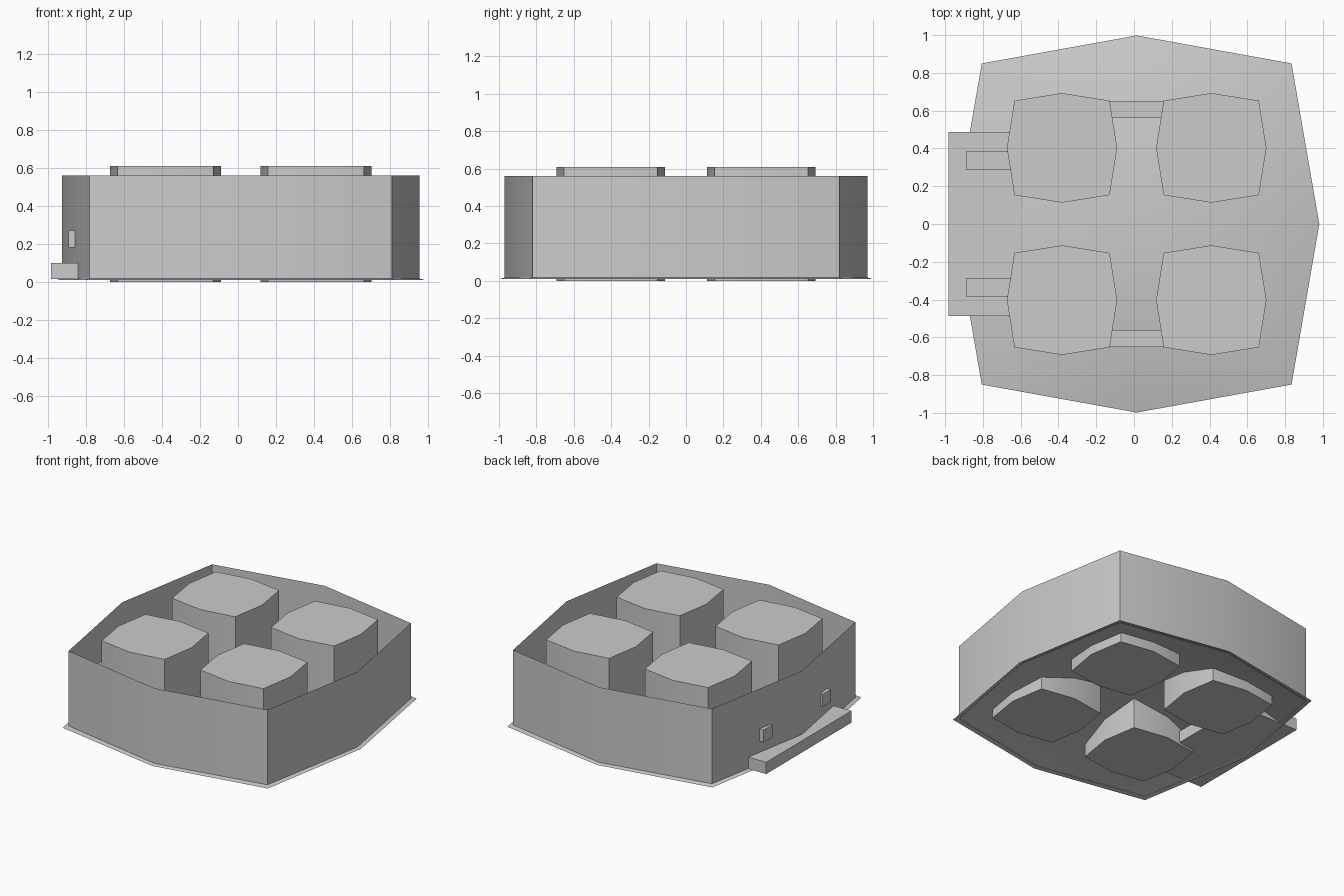
import bpy, bmesh, math

if "Cube" in bpy.data.objects:
    bpy.data.objects.remove(bpy.data.objects["Cube"], do_unlink=True)

grey = bpy.data.materials.new("plain_grey")
grey.use_nodes = True
colour = (0.6, 0.6, 0.6, 1)
grey.diffuse_color = colour
grey.node_tree.nodes["Principled BSDF"].inputs["Base Color"].default_value = colour

CX = 0.014  # body centre, shifted by the side ledge


def outline(cx, cy, mx, my, kx, ky):
    """Bulged square: mid-side points at mx, my and corners at kx, ky."""
    ring = [(mx, 0), (kx, ky), (0, my), (-kx, ky), (-mx, 0), (-kx, -ky), (0, -my), (kx, -ky)]
    return [(cx + x, cy + y) for x, y in ring]


def finish(name, bm):
    mesh = bpy.data.meshes.new(name)
    bm.to_mesh(mesh)
    bm.free()
    mesh.materials.append(grey)
    obj = bpy.data.objects.new(name, mesh)
    bpy.context.collection.objects.link(obj)
    bpy.ops.object.select_all(action="DESELECT")
    obj.select_set(True)
    bpy.context.view_layer.objects.active = obj
    bpy.ops.object.shade_smooth_by_angle(angle=math.radians(30))
    return obj


def prism(name, ring, z0, z1, capped):
    bm = bmesh.new()
    low = [bm.verts.new((x, y, z0)) for x, y in ring]
    high = [bm.verts.new((x, y, z1)) for x, y in ring]
    for i in range(len(ring)):
        j = (i + 1) % len(ring)
        bm.faces.new((low[i], low[j], high[j], high[i]))
    if capped:
        bm.faces.new(high)
        bm.faces.new(low[::-1])
    return finish(name, bm)


def box(name, x0, x1, y0, y1, z0, z1):
    return prism(name, [(x0, y0), (x1, y0), (x1, y1), (x0, y1)], z0, z1, True)


# Thin open wall
prism("outer_wall", outline(CX, 0, 0.94, 0.97, 0.795, 0.82), 0.015, 0.56, False)

# Shallow pyramid floor whose rim shows outside the wall
bm = bmesh.new()
rim = [bm.verts.new((x, y, 0.01)) for x, y in outline(CX, 0, 0.967, 0.998, 0.82, 0.85)]
peak = bm.verts.new((CX, 0, 0.265))
for i in range(8):
    bm.faces.new((rim[i], rim[(i + 1) % 8], peak))
finish("raised_floor", bm)

# Four pillars, the bars joining them and the pegs through the wall
for ys, depth in ((-1, "front"), (1, "back")):
    for xs, side in ((-1, "right"), (1, "left")):
        ring = outline(CX + 0.395 * xs, 0.403 * ys, 0.292, 0.29, 0.252, 0.25)
        prism(f"{depth}_{side}_pillar", ring, 0, 0.61, True)
    bar = sorted((0.56 * ys, 0.65 * ys))
    box(f"{depth}_bar", -0.2, 0.23, *bar, 0.18, 0.27)
    peg = sorted((0.285 * ys, 0.385 * ys))
    box(f"{depth}_peg", -0.89, -0.5, *peg, 0.18, 0.27)

# Ledge running under the floor and out of the side
box("side_ledge", -0.982, -0.5, -0.487, 0.487, 0.015, 0.1)
